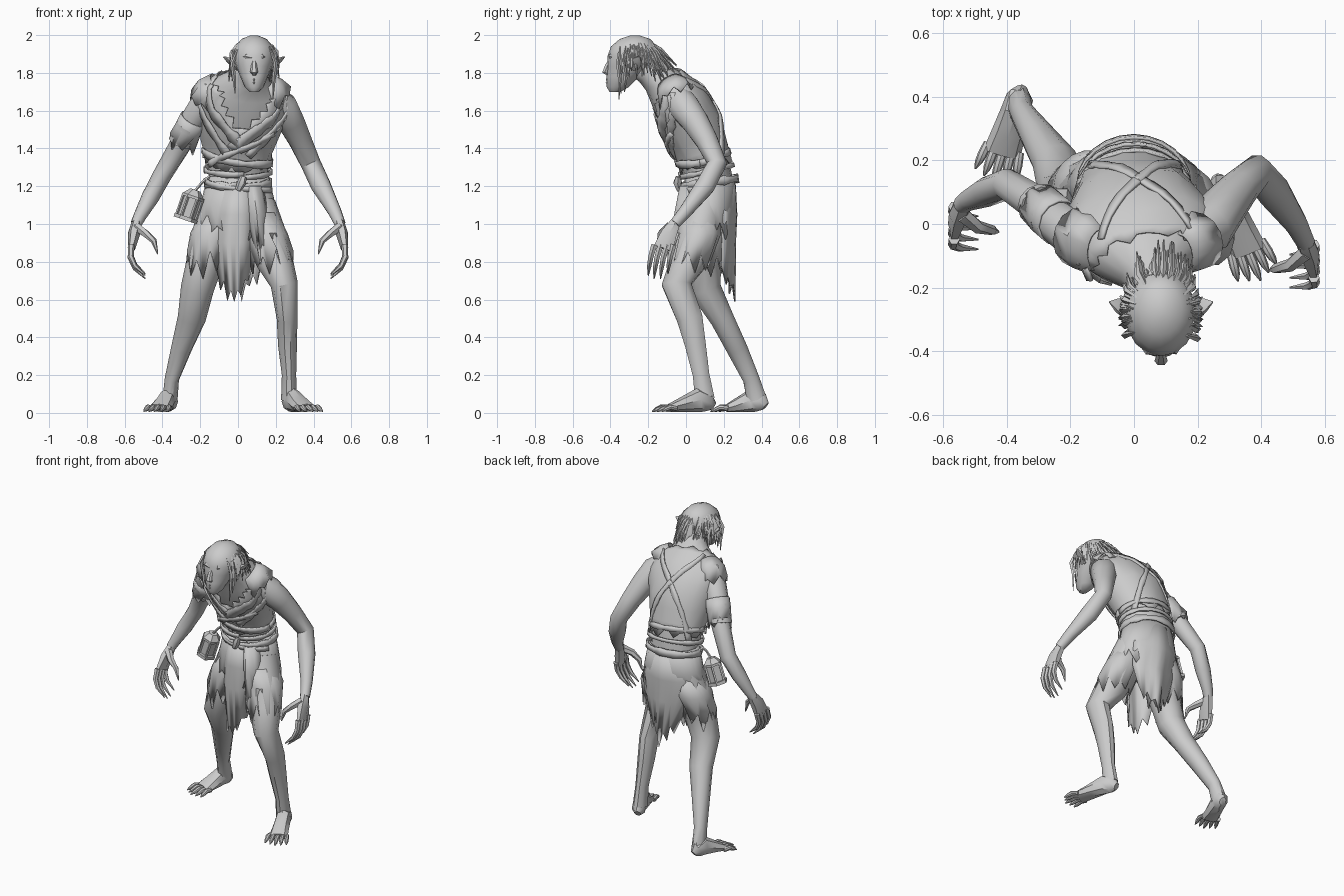
import bpy, bmesh, math, random
from mathutils import Vector as V

random.seed(4)
grey = bpy.data.materials.new("plain_grey")
grey.diffuse_color = (0.6, 0.6, 0.6, 1)


def finish(name, bm, thick=0, angle=40):
    if not thick:
        bmesh.ops.recalc_face_normals(bm, faces=bm.faces)
    me = bpy.data.meshes.new(name)
    bm.to_mesh(me)
    bm.free()
    me.materials.append(grey)
    ob = bpy.data.objects.new(name, me)
    bpy.context.collection.objects.link(ob)
    if thick:
        m = ob.modifiers.new("cloth", 'SOLIDIFY')
        m.thickness = thick
        m.offset = 0
    bpy.ops.object.select_all(action='DESELECT')
    ob.select_set(True)
    bpy.context.view_layer.objects.active = ob
    bpy.ops.object.shade_smooth_by_angle(angle=math.radians(angle))
    return ob


def frames(pts, flat=False):
    """Rings (centre, side axis, depth axis) along a path of (x, y, z, rx[, ry])."""
    c = [V(p[:3]) for p in pts]
    out = []
    for i, p in enumerate(pts):
        t = V((0, 0, 1)) if flat else (c[min(i + 1, len(c) - 1)] - c[max(i - 1, 0)]).normalized()
        ref = V((1, 0, 0)) if abs(t.x) < .85 else V((0, 1, 0))
        u = (ref - t * ref.dot(t)).normalized()
        out.append((c[i], u * p[3], t.cross(u) * p[-1]))
    return out


def loft(bm, pts, n=8, flat=False, jag=0):
    rows = []
    for c, u, w in frames(pts, flat):
        rows.append([bm.verts.new(c + u * math.cos(a) + w * math.sin(a))
                     for a in (2 * math.pi * k / n for k in range(n))])
    for a, b in zip(rows, rows[1:]):
        for k in range(n):
            bm.faces.new((a[k], a[(k + 1) % n], b[(k + 1) % n], b[k]))
    if jag:                                   # torn hem
        for k, v in enumerate(rows[-1]):
            v.co.z -= jag * (random.uniform(.3, 1.1) if k % 2 else random.uniform(-.5, .1))
    else:
        bm.faces.new(rows[0])
        bm.faces.new(rows[-1])


def tubes(name, paths, n=8, flat=False, jag=0, thick=0):
    bm = bmesh.new()
    for p in paths:
        loft(bm, p, n, flat, jag)
    return finish(name, bm, thick)


def panel(name, pts, tail, jag, cols=10):
    """Hanging cloth: rows of (x, y, z, half width), pointed and torn at the bottom."""
    bm = bmesh.new()
    rows = []
    for j, (x, y, z, h) in enumerate(pts):
        row = []
        for k in range(cols + 1):
            s = 2 * k / cols - 1
            dz = 0
            if j == len(pts) - 1:
                dz = tail * (1 - abs(s)) + jag * (random.uniform(.3, 1) if k % 2 else 0)
            fold = .012 * math.sin(k * 1.5) * j / len(pts)
            bend = .07 * s * s * (1 if y < .1 else -1)
            row.append(bm.verts.new((x + s * h, y + fold + bend, z - dz)))
        rows.append(row)
    for a, b in zip(rows, rows[1:]):
        for k in range(cols):
            bm.faces.new((a[k], a[k + 1], b[k + 1], b[k]))
    finish(name, bm, .008)


# Torso, hunched forward
TORSO = [(0, .12, 1.0, .16, .11), (0, .125, 1.1, .185, .12), (0, .125, 1.22, .15, .125),
         (0, .085, 1.38, .17, .13), (.01, .03, 1.52, .205, .152), (.025, -.035, 1.64, .235, .142),
         (.04, -.10, 1.72, .19, .115), (.055, -.155, 1.775, .10, .088), (.075, -.21, 1.815, .066, .072),
         (.085, -.28, 1.85, .06, .06)]
tubes("torso", [TORSO], 16)
FR = frames(TORSO)


def surf(t, deg, off=0):
    i = min(int(t), len(FR) - 2)
    c, u, w = (a.lerp(b, t - i) for a, b in zip(FR[i], FR[i + 1]))
    a = math.radians(deg)
    return (c + (u + u.normalized() * off) * math.cos(a) + (w + w.normalized() * off) * math.sin(a))


def ribbon(name, a, b, width, off=.016, steps=14):
    """Band lying on the torso from (ring, degrees) a to b."""
    bm = bmesh.new()
    prev = None
    for k in range(steps + 1):
        f = k / steps
        t, d = a[0] + (b[0] - a[0]) * f, a[1] + (b[1] - a[1]) * f
        p = surf(t, d, off)
        along = surf(t + (b[0] - a[0]) * .01, d + (b[1] - a[1]) * .01, off) - p
        side = along.cross(surf(t, d, off + .02) - p).normalized() * width * random.uniform(.7, 1.2)
        row = bm.verts.new(p + side), bm.verts.new(p - side)
        if prev:
            bm.faces.new((prev[0], prev[1], row[1], row[0]))
        prev = row
    finish(name, bm, .01)


# Ragged vest with a V neck and torn hem
bm = bmesh.new()
N, levels = 32, [2.6, 3, 3.5, 4, 4.5, 5, 5.5, 6, 6.3]
grid = []
for j, t in enumerate(levels):
    grid.append([bm.verts.new(surf(t + (random.uniform(-.2, .2) if j in (0, len(levels) - 1) else 0),
                                   360 * k / N, .008 + .01 * (k % 2) * random.random()))
                 for k in range(N)])
for j in range(len(levels) - 1):
    for k in range(N):
        if abs(360 * (k + .5) / N - 270) > max(0, levels[j] - 3.9) * 24:
            q = (k + 1) % N
            bm.faces.new((grid[j][k], grid[j][q], grid[j + 1][q], grid[j + 1][k]))
bmesh.ops.delete(bm, geom=[v for v in bm.verts if not v.link_faces], context='VERTS')
finish("vest", bm, .006)

# Collar folds, straps and belts
ribbon("collar_fold_right", (6.2, -10), (3.5, -100), .03)
ribbon("collar_fold_left", (6.2, -170), (3.5, -80), .03)
ribbon("collar_outer_right", (5.9, 5), (3.2, -75), .022, .02)
ribbon("collar_outer_left", (5.9, -185), (3.2, -105), .022, .02)
ribbon("back_strap_a", (2.4, 150), (6, 45), .016)
ribbon("back_strap_b", (2.4, 30), (6, 135), .016)
ribbon("chest_strap", (2.7, -145), (4.2, -40), .016, .024)
ribbon("belly_wrap", (3.1, -170), (2.7, -10), .02, .02)
ribbon("back_wrap", (2.7, -10), (2.9, 190), .016, .016)
ribbon("belt", (2.0, -90), (2.0, 270), .022, .026, 24)
ribbon("upper_belt", (2.35, -80), (2.45, 280), .014, .02, 24)
ribbon("hanging_belt", (2.1, -170), (1.7, -20), .014, .028)
tubes("belt_knot", [[(.03, -.04, 1.25, .016), (.02, -.045, 1.22, .024), (0, -.035, 1.18, .016)]], 6)

# Torn cloth at the tops of the shoulders
tubes("left_shoulder_rag", [[(-.11, -.08, 1.75, .05, .07), (-.15, -.06, 1.71, .075, .09),
                             (-.175, -.04, 1.655, .083, .095)]], 14, jag=.05, thick=.008)
tubes("right_shoulder_rag", [[(.15, -.09, 1.75, .045, .065), (.18, -.07, 1.72, .065, .085),
                              (.20, -.05, 1.68, .085, .095)]], 14, jag=.04, thick=.008)

# Arms
tubes("right_arm", [[(.16, -.05, 1.69, .065), (.235, -.01, 1.62, .084), (.28, .05, 1.54, .074), (.33, .11, 1.44, .062),
                     (.385, .165, 1.32, .053), (.44, .10, 1.2, .054), (.51, 0, 1.07, .037), (.54, -.06, 1.0, .03)]], 10)
tubes("left_arm", [[(-.13, -.07, 1.69, .06), (-.185, -.035, 1.63, .074), (-.245, .01, 1.54, .068), (-.305, .065, 1.42, .058),
                    (-.40, .125, 1.26, .05), (-.465, .10, 1.14, .047), (-.52, .075, 1.04, .034), (-.54, .06, 1.0, .03)]], 10)
tubes("arm_wrap", [[(-.235, .005, 1.555, .073), (-.265, .03, 1.50, .071), (-.295, .06, 1.44, .068)]], 12, jag=.06, thick=.008)
tubes("arm_band", [[(-.292, .052, 1.455, .069), (-.302, .062, 1.43, .068)],
                   [(-.255, .02, 1.52, .075), (-.265, .03, 1.50, .075)]], 12)


# Hands: palm, four curled fingers, thumb
def hand(name, s, wy):
    def P(x, y, z, *r):
        return (s * x, wy + y, z, *r)
    paths = [[P(.535, .005, 1.01, .028, .03), P(.55, -.03, .95, .032, .048), P(.564, -.06, .87, .02, .06)]]
    for i in range(4):
        y, l = -.108 + i * .034, (.9, 1, 1, .85)[i]
        paths.append([P(.565, y, .89, .018), P(.568, y - .02 * l, .885 - .065 * l, .016),
                      P(.545, y - .03 * l, .885 - .12 * l, .013), P(.49, y - .035 * l, .885 - .175 * l, .003)])
    paths.append([P(.54, -.03, .985, .026), P(.49, -.07, .95, .021), P(.445, -.08, .91, .016), P(.425, -.085, .84, .003)])
    tubes(name, paths, 6)


hand("right_hand", 1, -.06)
hand("left_hand", -1, .06)

# Legs
RL = [(.10, .11, 1.1, .10), (.145, .07, .95, .108), (.195, .01, .8, .098), (.245, -.05, .68, .072, .082),
      (.26, .02, .5, .055, .072), (.262, .05, .36, .05, .058), (.27, .08, .2, .038, .046), (.27, .10, .07, .042, .055)]
LL = [(-.09, .13, 1.1, .10), (-.135, .115, .95, .108), (-.175, .095, .8, .098), (-.215, .10, .66, .088),
      (-.245, .19, .5, .075, .066), (-.30, .27, .34, .055, .058), (-.35, .345, .18, .038, .046), (-.36, .375, .07, .04, .055)]
tubes("right_leg", [RL], 10)
tubes("left_leg", [LL], 10)


# Feet with five clawed toes
def foot(name, heel, ball):
    h, b = V(heel), V(ball)
    d = (b - h).normalized()
    sx = V((-d.y, d.x, 0))
    def at(f, z, rx, rz):
        p = h.lerp(b, f)
        return (p.x, p.y, z, rx, rz)
    paths = [[at(-.06, .035, .02, .025), at(.06, .055, .043, .052), at(.3, .068, .046, .064),
              at(.65, .045, .053, .042), at(1, .025, .06, .022)]]
    for i in range(5):
        o = b + sx * (i - 2) * .026 - d * .02
        l = .105 - .012 * abs(i - 2)
        e = o + d * l * 1.1 + sx * (i - 2) * .007
        q, r = o.lerp(e, .45), o.lerp(e, .75)
        paths.append([(*o.xy, .024, .014), (*q.xy, .03, .015), (*r.xy, .018, .012), (*e.xy, .008, .003)])
    tubes(name, paths, 8)


foot("right_foot", (.265, .13, 0), (.36, -.09, 0))
foot("left_foot", (-.355, .41, 0), (-.415, .22, 0))

# Skirt, thigh cloth and long flaps
tubes("skirt", [[(0, .125, 1.25, .16, .13), (0, .125, 1.1, .195, .13), (0, .11, .98, .222, .138)]],
      24, flat=True, jag=.08, thick=.008)
for leg, nm in ((RL, "right_thigh_cloth"), (LL, "left_thigh_cloth")):
    (a, b), s = leg[1:3], (1 if nm[0] == 'r' else -1)
    tubes(nm, [[(a[0] * .72, a[1] + .01, 1.06, .10), (a[0], a[1], .95, .114),
                (b[0] * .95, b[1], .82, .106)]], 18, flat=True, jag=.11, thick=.008)
panel("front_flap", [(0, -.025, 1.21, .09), (-.005, -.045, 1.05, .11), (-.015, -.045, .9, .11), (-.02, -.035, .76, .09)], .14, .09)
panel("front_side_flap", [(.08, -.03, 1.2, .05), (.10, -.055, 1.05, .06), (.12, -.065, .92, .05)], .07, .07, 6)
panel("back_flap", [(0, .26, 1.21, .12), (0, .265, 1.05, .17), (.01, .255, .9, .16), (.02, .25, .78, .10)], .12, .08)

# Head, horizontal rings from chin to crown
X = .085
tubes("head", [[(X, -.375, 1.70, .025, .03), (X, -.362, 1.725, .05, .058), (X, -.335, 1.78, .073, .085),
                (X, -.30, 1.835, .096, .115), (X, -.283, 1.89, .113, .132), (X, -.275, 1.94, .103, .122),
                (X, -.27, 1.98, .066, .08), (X, -.27, 1.998, .02, .025)]], 16, flat=True)
tubes("nose", [[(X, -.395, 1.875, .01), (X, -.415, 1.84, .015), (X, -.43, 1.805, .021, .016), (X, -.405, 1.79, .012)]], 6)
tubes("brow", [[(X - .08, -.35, 1.878, .008), (X - .04, -.398, 1.888, .014), (X, -.405, 1.878, .01),
                (X + .04, -.398, 1.888, .014), (X + .08, -.35, 1.878, .008)]], 6)
tubes("lips", [[(X - .035, -.385, 1.752, .004), (X, -.416, 1.757 + d, .009), (X + .035, -.385, 1.752, .004)] for d in (-.009, .008)], 6)
tubes("eyes", [[(X + s * .024, -.385, 1.852, .006), (X + s * .04, -.385, 1.853, .014), (X + s * .06, -.37, 1.852, .006)] for s in (-1, 1)], 6)
tubes("cheekbones", [[(X + s * .035, -.38, 1.805, .01), (X + s * .062, -.352, 1.825, .017), (X + s * .085, -.31, 1.84, .01)] for s in (-1, 1)], 6)
tubes("ears", [[(X + s * .085, -.275, 1.82, .012, .02), (X + s * .115, -.265, 1.85, .014, .035),
                (X + s * .14, -.255, 1.87, .01, .025), (X + s * .162, -.245, 1.885, .003)] for s in (-1, 1)], 6)

# Stringy hair around the sides and back
locks = []
for k in range(95):
    a = math.radians(random.uniform(-25, 205))
    back = max(0, math.sin(a))
    r = random.uniform(.8 - .35 * back, 1)
    z = 1.90 + .085 * math.sqrt(1.02 - r * r)
    c, s = math.cos(a), math.sin(a)
    L = random.uniform(.09, .17) + .03 * back
    flare = random.uniform(1, 1.2)
    w = random.uniform(.006, .012)
    p = [(X + .113 * r * c, -.275 + .125 * r * s, z), (X + .12 * c, -.275 + .14 * s, z - .35 * L),
         (X + .115 * c * flare, -.275 + (.14 + .06 * back) * s * flare, z - L)]
    locks.append([(*p[0], .004), (*p[1], w), (*p[2], .002)])
for s, y, e in ((-1, -.34, 1.69), (-1, -.31, 1.72), (1, -.35, 1.66), (1, -.32, 1.70)):
    locks.append([(X + s * .08, y, 1.94, .005), (X + s * .115, y - .01, 1.85, .011),
                  (X + s * .105, y, 1.77, .01), (X + s * .10, y - .005, e, .002)])
tubes("hair", locks, 4)

# Lantern hanging from the belt, tilted
A, B = V((-.225, .06, 1.18)), V((-.28, .06, 1.02))
def seg(f, g, r, q):
    return [(*A.lerp(B, f), r), (*A.lerp(B, g), q)]
posts = []
for k in range(6):
    o = V((math.cos(k * math.pi / 3), math.sin(k * math.pi / 3), -.34 * math.cos(k * math.pi / 3))) * .05
    posts.append([(*(A.lerp(B, .2) + o), .008), (*(A.lerp(B, .95) + o), .008)])
tubes("lantern", [seg(0, .2, .028, .058), seg(.2, .28, .06, .06), seg(.88, 1, .064, .064), seg(.28, .88, .046, .046)], 6)
tubes("lantern_posts", posts, 4)
tubes("lantern_hanger", [[(*A, .008), (-.19, .06, 1.22, .008), (-.15, .08, 1.25, .01)]], 5)
